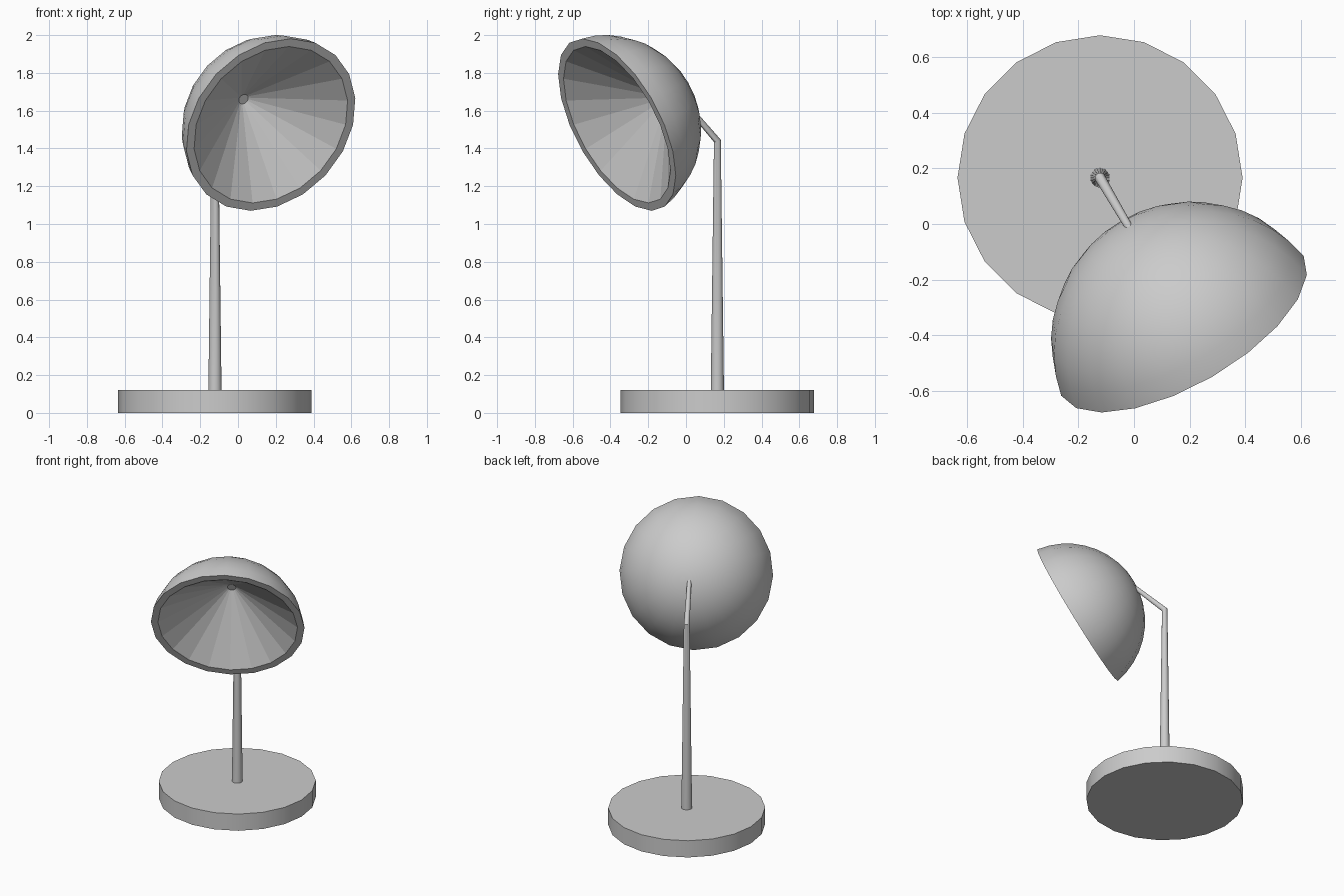
import bpy, bmesh
from math import sin, cos, pi, radians

if "Cube" in bpy.data.objects:
    bpy.data.objects.remove(bpy.data.objects["Cube"])

SIDES = 20


def lathe(name, profile, smooth_bands, location, rotation=(0, 0, 0)):
    """Revolve (radius, height) points around local z and close both ends."""
    bm = bmesh.new()
    rings = [[bm.verts.new((r * cos(2 * pi * i / SIDES), r * sin(2 * pi * i / SIDES), z))
              for i in range(SIDES)] for r, z in profile]
    for k in range(len(rings) - 1):
        a, b = rings[k], rings[k + 1]
        for i in range(SIDES):
            j = (i + 1) % SIDES
            bm.faces.new((a[i], a[j], b[j], b[i])).smooth = k in smooth_bands
    for ring, (r, z) in ((rings[0], profile[0]), (rings[-1], profile[-1])):
        if r > 0:
            bm.faces.new(ring)
    bmesh.ops.remove_doubles(bm, verts=bm.verts, dist=1e-5)
    bmesh.ops.recalc_face_normals(bm, faces=bm.faces)
    for e in bm.edges:
        e.smooth = e.calc_face_angle(0) < radians(30)
    mesh = bpy.data.meshes.new(name)
    bm.to_mesh(mesh)
    bm.free()
    obj = bpy.data.objects.new(name, mesh)
    obj.location, obj.rotation_euler = location, rotation
    bpy.context.collection.objects.link(obj)
    return obj


# Round base disc
lathe("base", [(0.512, 0), (0.512, 0.12)], {0}, (-0.122, 0.166, 0))

# Lamp shade: spherical cap outside, flat rim, faceted cone inside
R = 0.509
dome = [(R * sin(radians(9 * k)), R * cos(radians(9 * k))) for k in range(10)]
rim_z = dome[-1][1]
lathe("lamp_shade", dome + [(0.457, rim_z), (0.028, rim_z + 0.32)], set(range(9)),
      (0.21, -0.428, 1.492), (radians(-65), 0, radians(30)))

# Tapered pole bending into the arm that holds the shade
curve = bpy.data.curves.new("pole_and_arm", 'CURVE')
curve.dimensions = '3D'
curve.bevel_depth = 1
curve.bevel_resolution = 8
curve.use_fill_caps = True
spline = curve.splines.new('POLY')
path = [(-0.122, 0.166, 0.11, 0.035), (-0.122, 0.166, 1.44, 0.019), (-0.012, -0.022, 1.66, 0.014)]
spline.points.add(len(path) - 1)
for p, (x, y, z, r) in zip(spline.points, path):
    p.co, p.radius = (x, y, z, 1), r
pole = bpy.data.objects.new("pole_and_arm", curve)
bpy.context.collection.objects.link(pole)
bpy.context.view_layer.objects.active = pole
pole.select_set(True)
bpy.ops.object.convert(target='MESH')
bpy.ops.object.shade_smooth_by_angle(angle=radians(30))
